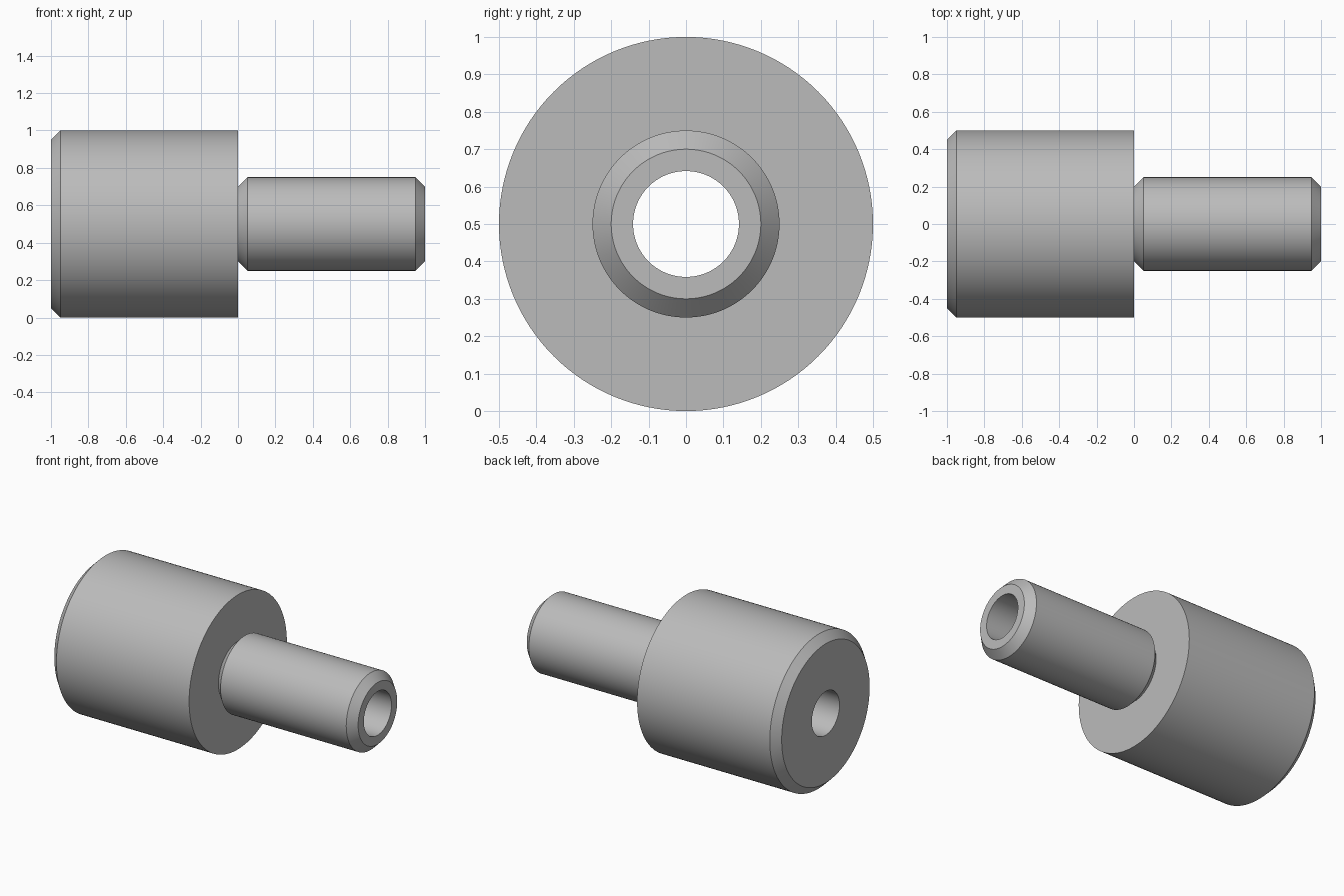
import bpy
import bmesh
from math import cos, sin, tau, radians

SEGMENTS = 128
AXIS_Z = 0.5
BORE = 0.1415
CHAMFER = 0.05

cube = bpy.data.objects.get("Cube")
if cube:
    bpy.data.objects.remove(cube, do_unlink=True)

steel = bpy.data.materials.new("light grey metal")
steel.use_nodes = True
GREY = (0.5, 0.5, 0.5, 1.0)
steel.diffuse_color = GREY
steel.node_tree.nodes["Principled BSDF"].inputs["Base Color"].default_value = GREY


def lathe(name, profile):
    """Spin a closed (x, radius) outline about the lengthwise axis."""
    bm = bmesh.new()
    rings = []
    for x, r in profile:
        rings.append([bm.verts.new((x, r * cos(tau * i / SEGMENTS),
                                    AXIS_Z + r * sin(tau * i / SEGMENTS)))
                      for i in range(SEGMENTS)])
    for a, b in zip(rings, rings[1:] + rings[:1]):
        for i in range(SEGMENTS):
            j = (i + 1) % SEGMENTS
            bm.faces.new((a[i], a[j], b[j], b[i]))
    bmesh.ops.recalc_face_normals(bm, faces=bm.faces)
    mesh = bpy.data.meshes.new(name)
    bm.to_mesh(mesh)
    bm.free()
    mesh.materials.append(steel)
    obj = bpy.data.objects.new(name, mesh)
    bpy.context.collection.objects.link(obj)
    bpy.ops.object.select_all(action="DESELECT")
    obj.select_set(True)
    bpy.context.view_layer.objects.active = obj
    bpy.ops.object.shade_smooth_by_angle(angle=radians(30))
    return obj


# Wide body, shank chamfered at both ends, and the bore through both
lathe("stepped_bushing", [
    (-1, BORE),
    (-1, 0.5 - CHAMFER), (-1 + CHAMFER, 0.5), (0, 0.5),
    (0, 0.25 - CHAMFER), (CHAMFER, 0.25),
    (1 - CHAMFER, 0.25), (1, 0.25 - CHAMFER),
    (1, BORE),
])
